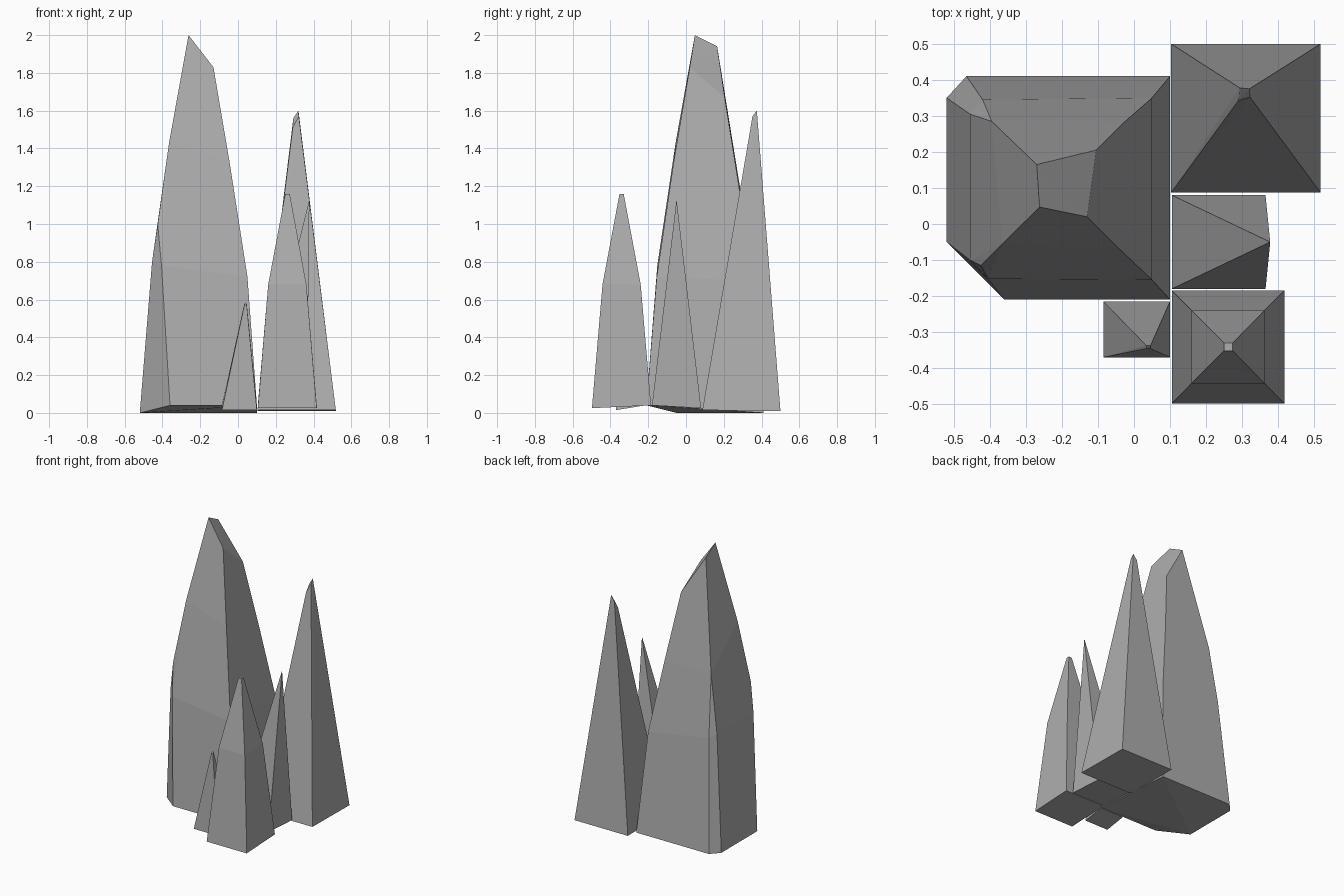
import bpy
import bmesh
from math import radians

cube = bpy.data.objects.get("Cube")
if cube:
    bpy.data.objects.remove(cube, do_unlink=True)

stone = bpy.data.materials.new("grey stone")
stone.use_nodes = True
grey = (0.42, 0.42, 0.42, 1)
stone.diffuse_color = grey
stone.node_tree.nodes["Principled BSDF"].inputs["Base Color"].default_value = grey


def rect(x_min, x_max, y_min, y_max, z_front, z_back):
    """Four corners of a rectangle that may tilt from front to back."""
    return [(x, y, z) for x in (x_min, x_max)
            for y, z in ((y_min, z_front), (y_max, z_back))]


def spire(name, *rings):
    """A flat-faced rock wrapped tightly around its corner rings."""
    bm = bmesh.new()
    for ring in rings:
        for point in ring:
            bm.verts.new(point)
    hull = bmesh.ops.convex_hull(bm, input=bm.verts[:])
    loose = {v for v in hull["geom_interior"] + hull["geom_unused"]
             if isinstance(v, bmesh.types.BMVert)}
    bmesh.ops.delete(bm, geom=list(loose), context='VERTS')
    bmesh.ops.dissolve_limit(bm, angle_limit=radians(1),
                             verts=bm.verts[:], edges=bm.edges[:])
    bmesh.ops.recalc_face_normals(bm, faces=bm.faces[:])
    mesh = bpy.data.meshes.new(name)
    bm.to_mesh(mesh)
    bm.free()
    mesh.materials.append(stone)
    rock = bpy.data.objects.new(name, mesh)
    bpy.context.collection.objects.link(rock)
    return rock


# Main spire: chamfered left corners, slanted top
spire(
    "main_spire",
    # base, lifted at the front
    [(-.36, -.21, .04), (.1, -.21, .04), (.1, .41, 0),
     (-.465, .41, 0), (-.52, .35, 0), (-.52, -.05, 0)],
    # shoulder
    [(-.405, -.152, .78), (.05, -.155, .72), (.05, .35, .7),
     (-.42, .345, .78), (-.455, .305, .8), (-.455, -.1, .8)],
    # upper bend, with the tip of the front chamfer
    [(-.425, -.115, 1), (-.365, -.055, 1.43), (-.045, -.065, 1.33),
     (-.03, .28, 1.2), (-.395, .285, 1.2)],
    # slanted top
    [(-.262, .047, 2), (-.13, .02, 1.83),
     (-.105, .205, 1.67), (-.27, .165, 1.94)],
)

# Tall straight spire at the back left
spire(
    "tall_spire",
    rect(.103, .518, .087, .5, .015, .01),
    [(.32, .375, 1.6), (.293, .378, 1.56), (.322, .352, 1.57), (.29, .343, 1.51)],
)

# Leaning spire in the middle
spire(
    "leaning_spire",
    rect(.105, .365, -.18, .08, .04, .025),
    [(.378, -.05, 1.13)],
)

# Blunt spire at the front left
spire(
    "blunt_spire",
    rect(.105, .417, -.498, -.185, .025, .04),
    rect(.16, .362, -.442, -.24, .68, .68),
    rect(.25, .274, -.352, -.33, 1.16, 1.16),
)

# Small shard at the front
spire(
    "small_shard",
    rect(-.085, .1, -.37, -.215, .015, .04),
    rect(.034, .046, -.346, -.337, .57, .58),
)
